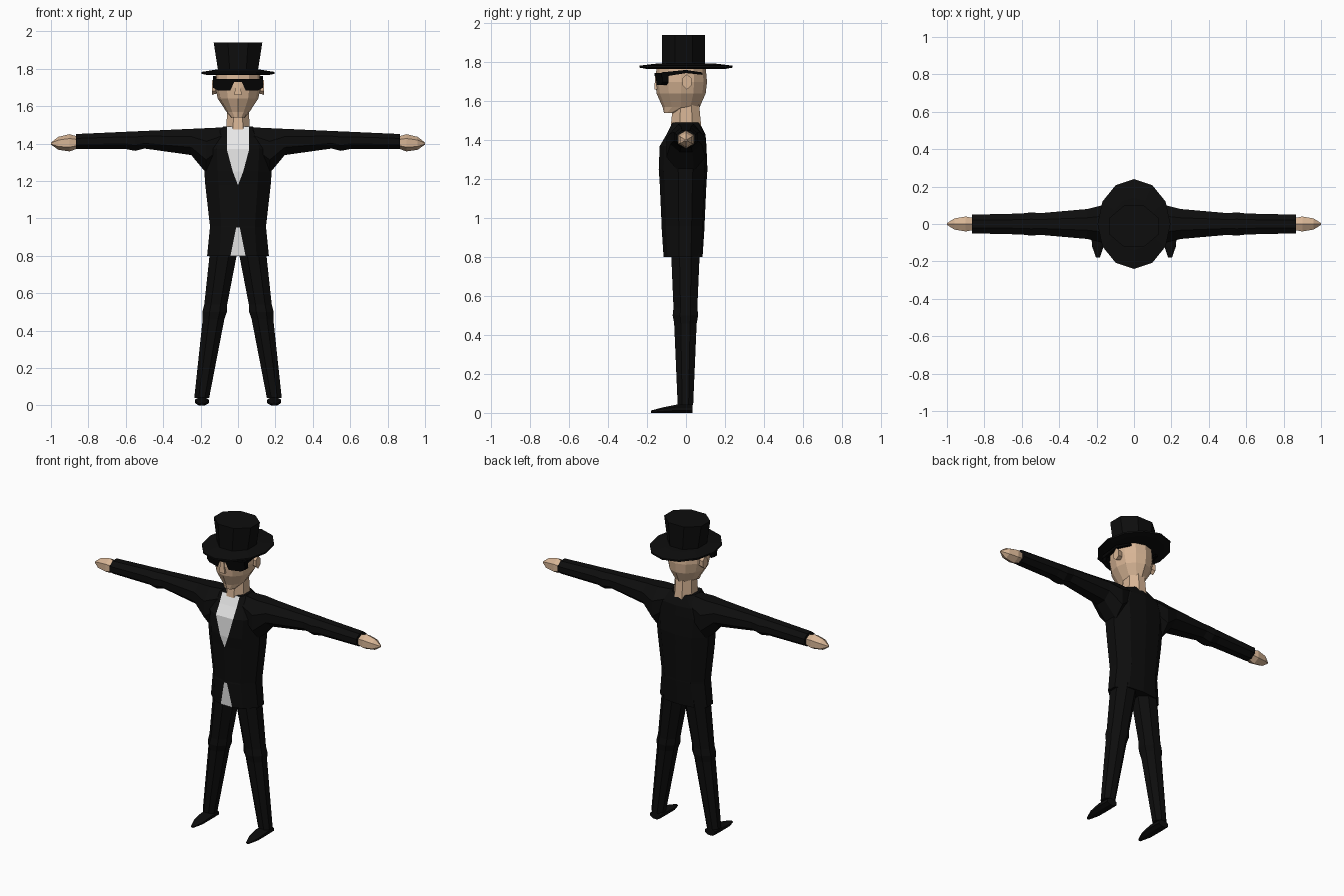
import bpy, bmesh
from math import sin, cos, pi

default_cube = bpy.data.objects.get("Cube")
if default_cube:
    bpy.data.objects.remove(default_cube)


def material(name, red, green, blue):
    mat = bpy.data.materials.new(name)
    mat.use_nodes = True
    colour = (red, green, blue, 1)
    mat.diffuse_color = colour
    shader = mat.node_tree.nodes["Principled BSDF"]
    shader.inputs["Base Color"].default_value = colour
    shader.inputs["Roughness"].default_value = .9
    return mat


SUIT = material("suit black", .004, .004, .004)
LENS = material("lens black", .001, .001, .001)
SKIN = material("skin tan", .68, .46, .3)
SHIRT = material("shirt white", .8, .8, .8)


def join_rings(name, rings, materials, mirror=False, is_second=None):
    """Join rings of points into a closed tube; is_second picks faces for the second material."""
    bm = bmesh.new()
    loops = [[bm.verts.new(point) for point in ring] for ring in rings]
    count = len(loops[0])
    for lower, upper in zip(loops, loops[1:]):
        for i in range(count):
            j = (i + 1) % count
            face = bm.faces.new((lower[i], lower[j], upper[j], upper[i]))
            if is_second and is_second(i, face.calc_center_median()):
                face.material_index = 1
    bm.faces.new(loops[0])
    bm.faces.new(loops[-1])
    bmesh.ops.recalc_face_normals(bm, faces=bm.faces)
    mesh = bpy.data.meshes.new(name)
    bm.to_mesh(mesh)
    bm.free()
    for mat in materials:
        mesh.materials.append(mat)
    part = bpy.data.objects.new(name, mesh)
    bpy.context.collection.objects.link(part)
    if mirror:
        part.modifiers.new("Mirror", 'MIRROR')


def no_offset(along, half_a, half_b):
    return 0, 0


def loft(name, axis, sections, mat, centre=no_offset, sides=8, pointed=False, mirror=False):
    """Sections are (position on axis, half size, half size); centre is a rule for their middles."""
    phase = 0 if pointed else pi / sides
    reach = 1 / cos(phase)
    rings = []
    for along, half_a, half_b in sections:
        middle_a, middle_b = centre(along, half_a, half_b)
        ring = []
        for i in range(sides):
            angle = 2 * pi * i / sides + phase
            a = middle_a + half_a * reach * cos(angle)
            b = middle_b + half_b * reach * sin(angle)
            ring.append({'x': (along, a, b), 'y': (a, along, b), 'z': (a, b, along)}[axis])
        rings.append(ring)
    join_rings(name, rings, [mat], mirror)


# Jacket: the front strip widens into the shirt above and below the buttoned waist
def shirt_half_width(z):
    if z > .95:
        return max(.001, min(.06, (z - 1.18) * .4))
    return (1 - z) * .2


def jacket_ring(z, width, depth):
    middle = 0 if z > 1.4 else -.015
    strip = shirt_half_width(z)
    half = [(strip, -depth), (max(width * .6, strip + .01), -depth * .8), (width, -depth * .2),
            (width, depth * .4), (width * .6, depth * .9)]
    outline = half + [(0, depth)] + [(-x, y) for x, y in reversed(half)]
    return [(x, y + middle, z) for x, y in outline]


jacket_sections = [(.8, .165, .1), (.95, .15, .11), (.96, .15, .11), (1.18, .175, .12),
                   (1.25, .18, .125), (1.37, .19, .12), (1.43, .16, .1), (1.49, .08, .07)]
join_rings("jacket", [jacket_ring(*section) for section in jacket_sections], [SUIT, SHIRT],
           is_second=lambda i, middle: i == 10 and not .95 < middle.z < 1.2)


# Sleeves hang below a gently falling shoulder line
def below_shoulder_line(x, half_y, half_z):
    return 0, 1.49 - x * .045 - half_z


loft("sleeve", 'x', [(.05, .07, .06), (.17, .1, .12), (.25, .08, .07), (.5, .058, .047),
                     (.55, .062, .052), (.6, .056, .046), (.865, .05, .04)],
     SUIT, below_shoulder_line, mirror=True)
loft("hand", 'x', [(.85, .03, .025), (.9, .04, .04), (.96, .03, .03), (1, .005, .005)],
     SKIN, lambda x, half_y, half_z: (0, 1.44 - x * .04), sides=6, mirror=True)


# Trouser legs splay outward and taper to the ankle, with a small fold at the knee
def leg_section(z):
    fold = .006 if z == .5 else 0
    radius = .038 + z * .043 + fold
    return z, radius, radius


loft("trouser_leg", 'z', [leg_section(z) for z in (.04, .46, .5, .54, .85)],
     SUIT, lambda z, half_x, half_y: (.2 - z * .15, -.003), mirror=True)

# Shoes rest on the floor and narrow to the toe
loft("shoe", 'y', [(.034, .035, .021), (-.04, .037, .022), (-.12, .031, .014), (-.18, .01, .006)],
     SUIT, lambda y, half_x, half_z: (.193, half_z), mirror=True)

# Neck, head, ears and nose
loft("neck", 'z', [(1.45, .065, .08), (1.6, .056, .066)], SKIN)
loft("head", 'z', [(1.54, .036, .033), (1.57, .062, .095), (1.64, .108, .126),
                   (1.7, .122, .133), (1.785, .118, .125)], SKIN,
     lambda z, half_x, half_y: (0, -.08 if z < 1.55 else -.025), sides=12, pointed=True)
loft("ear", 'x', [(.1, .016, .025), (.138, .022, .034)], SKIN,
     lambda x, half_y, half_z: (.005, 1.7), sides=6, mirror=True)
loft("nose", 'z', [(1.66, .02, .015), (1.73, .01, .01)], SKIN,
     lambda z, half_x, half_y: (0, -.148), sides=4)

# Sunglasses: each wraparound lens carries half of the bridge, and has a side arm
lens_outline = [(0, .03), (0, .045), (.13, .045), (.135, 0), (.11, -.015), (.04, -.015), (.02, .03)]
join_rings("sunglass_lens", [[(x, x * .32 - front, 1.7 + z) for x, z in lens_outline]
                             for front in (.163, .133)], [LENS], mirror=True)
loft("sunglass_arm", 'y', [(-.125, .01, .012), (0, .01, .008), (.085, .01, .006)], LENS,
     lambda y, half_x, half_z: (.124 - max(y, 0) * .3, 1.753 - abs(y) * .13), sides=4, mirror=True)

# Top hat: a thin oval brim and a flaring crown
loft("hat_brim", 'z', [(1.766, .16, .2), (1.773, .195, .24), (1.783, .195, .24), (1.795, .12, .14)],
     SUIT, sides=12, pointed=True)
loft("hat_crown", 'z', [(1.78, .105, .11), (1.94, .13, .11)], SUIT,
     lambda z, half_x, half_y: (0, -.012))
